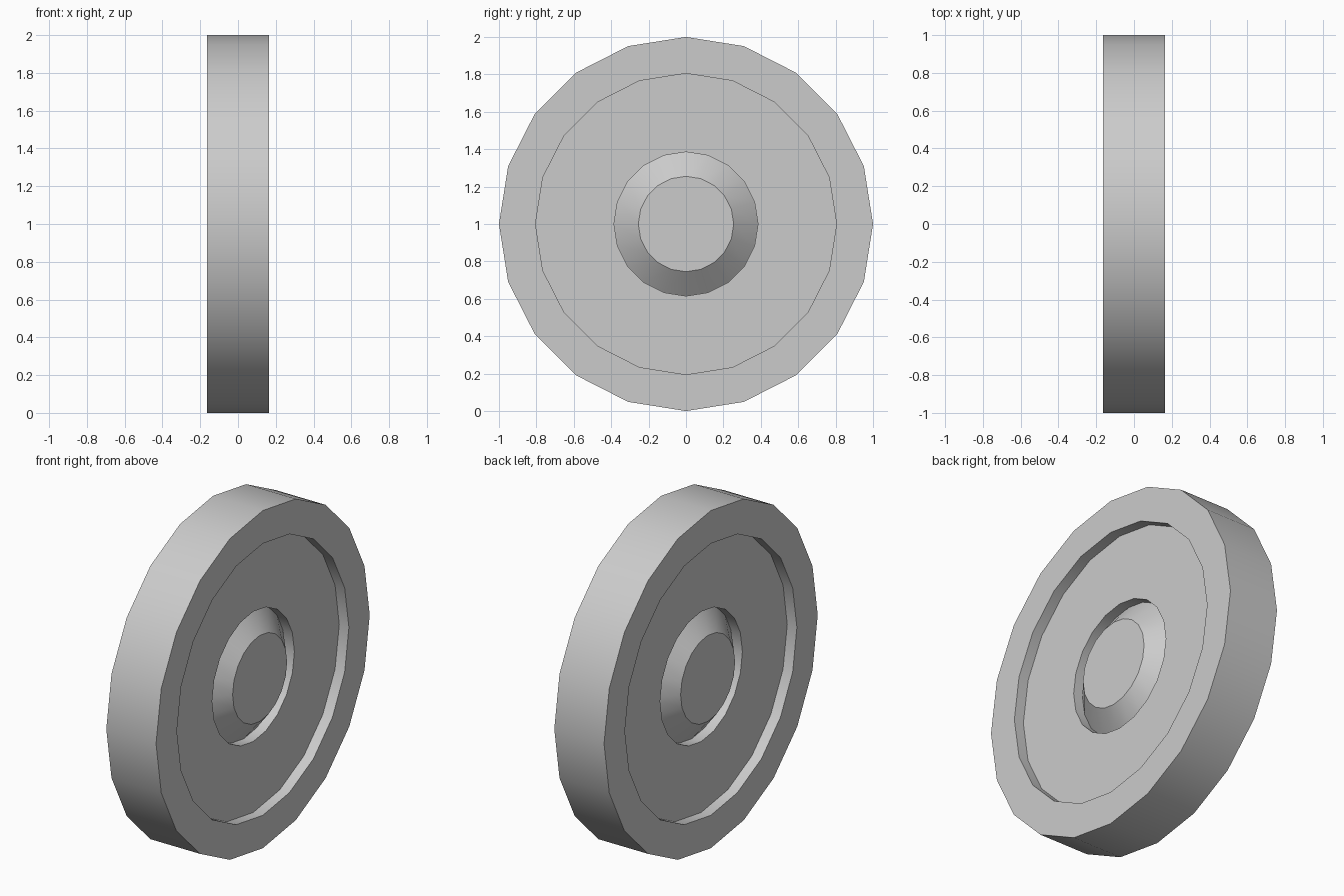
import bpy, bmesh
from math import sin, cos, tau

if "Cube" in bpy.data.objects:
    bpy.data.objects.remove(bpy.data.objects["Cube"])

SIDES = 20

# half profile (x, radius): hub cap, cone, groove wall, web, rim recess wall, rim face
half = [(0.143, 0.255), (0.038, 0.385), (0.10, 0.385),
        (0.10, 0.805), (0.163, 0.805), (0.163, 1.0)]
profile = half + [(-x, r) for x, r in reversed(half)]

# wheel: profile revolved around the x axis
bm = bmesh.new()
rings = [[bm.verts.new((x, r * sin(tau * i / SIDES), 1 + r * cos(tau * i / SIDES)))
          for i in range(SIDES)] for x, r in profile]
for a, b in zip(rings, rings[1:]):
    for i in range(SIDES):
        j = (i + 1) % SIDES
        bm.faces.new((a[i], a[j], b[j], b[i]))

# flat hub caps
bm.faces.new(rings[0])
bm.faces.new(rings[-1])
bmesh.ops.recalc_face_normals(bm, faces=bm.faces)

mesh = bpy.data.meshes.new("wheel")
bm.to_mesh(mesh)
bm.free()
wheel = bpy.data.objects.new("wheel", mesh)
bpy.context.collection.objects.link(wheel)

# smooth tread and cones, sharp edges elsewhere
bpy.context.view_layer.objects.active = wheel
wheel.select_set(True)
bpy.ops.object.shade_smooth_by_angle()
